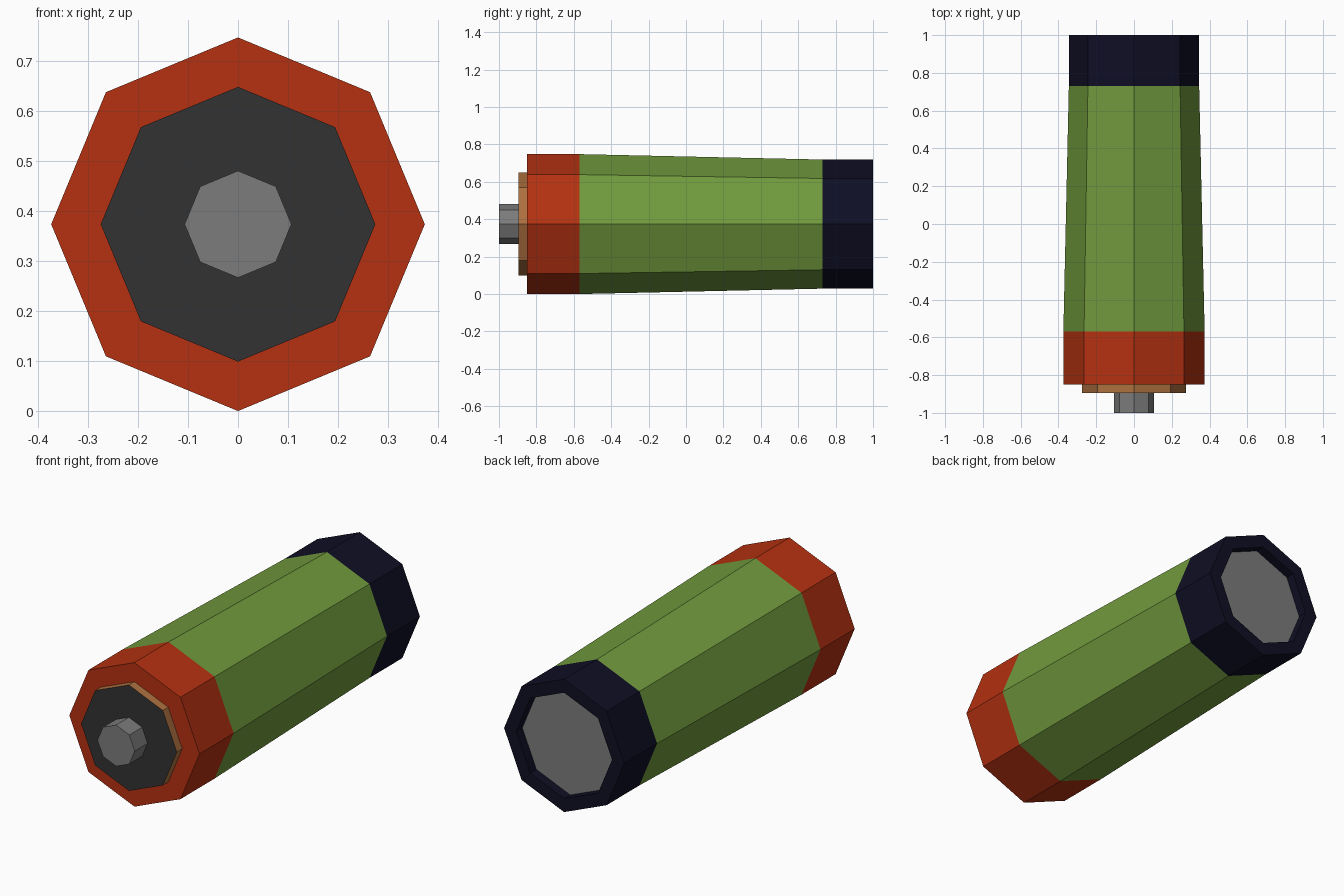
import bpy, bmesh, math

if "Cube" in bpy.data.objects:
    bpy.data.objects.remove(bpy.data.objects["Cube"])

CENTRE_Z = 0.374
SIDES = 8


def material(name, rgb):
    m = bpy.data.materials.new(name)
    m.diffuse_color = (*rgb, 1.0)
    m.use_nodes = True
    m.node_tree.nodes["Principled BSDF"].inputs["Base Color"].default_value = m.diffuse_color
    return m


RED = material("red", (0.46, 0.031, 0.0055))
GREEN = material("green", (0.165, 0.325, 0.046))
NAVY = material("navy", (0.0046, 0.0046, 0.018))
COPPER = material("copper", (0.42, 0.165, 0.05))
CHARCOAL = material("charcoal", (0.032, 0.032, 0.032))
GREY = material("grey", (0.2, 0.2, 0.2))


def turned_part(name, profile, bands, start_cap=None, end_cap=None):
    """Octagonal turned shape along y; profile = (y, radius), one material per band."""
    mats = []

    def slot(m):
        if m not in mats:
            mats.append(m)
        return mats.index(m)

    bm = bmesh.new()
    rings = []
    for y, r in profile:
        angles = [2 * math.pi * i / SIDES for i in range(SIDES)]
        rings.append([bm.verts.new((r * math.cos(a), y, CENTRE_Z + r * math.sin(a)))
                      for a in angles])
    for a, b, mat in zip(rings, rings[1:], bands):
        for i in range(SIDES):
            j = (i + 1) % SIDES
            bm.faces.new((a[i], b[i], b[j], a[j])).material_index = slot(mat)
    if start_cap:
        bm.faces.new(rings[0]).material_index = slot(start_cap)
    if end_cap:
        bm.faces.new(rings[-1][::-1]).material_index = slot(end_cap)
    mesh = bpy.data.meshes.new(name)
    bm.to_mesh(mesh)
    bm.free()
    for m in mats:
        mesh.materials.append(m)
    obj = bpy.data.objects.new(name, mesh)
    bpy.context.collection.objects.link(obj)
    return obj


# Tapered casing with coloured bands and a recessed rear contact
turned_part("casing",
            [(-0.85, 0.275), (-0.85, 0.374), (-0.57, 0.374), (0.73, 0.345),
             (1.0, 0.345), (1.0, 0.275), (0.95, 0.275)],
            [RED, RED, GREEN, NAVY, NAVY, NAVY], end_cap=GREY)

# Front collar: copper rim around a charcoal face
turned_part("front_collar",
            [(-0.895, 0.107), (-0.895, 0.275), (-0.85, 0.275)],
            [CHARCOAL, COPPER])

# Front terminal nub
turned_part("terminal", [(-1.0, 0.107), (-0.895, 0.107)], [GREY], start_cap=GREY)
